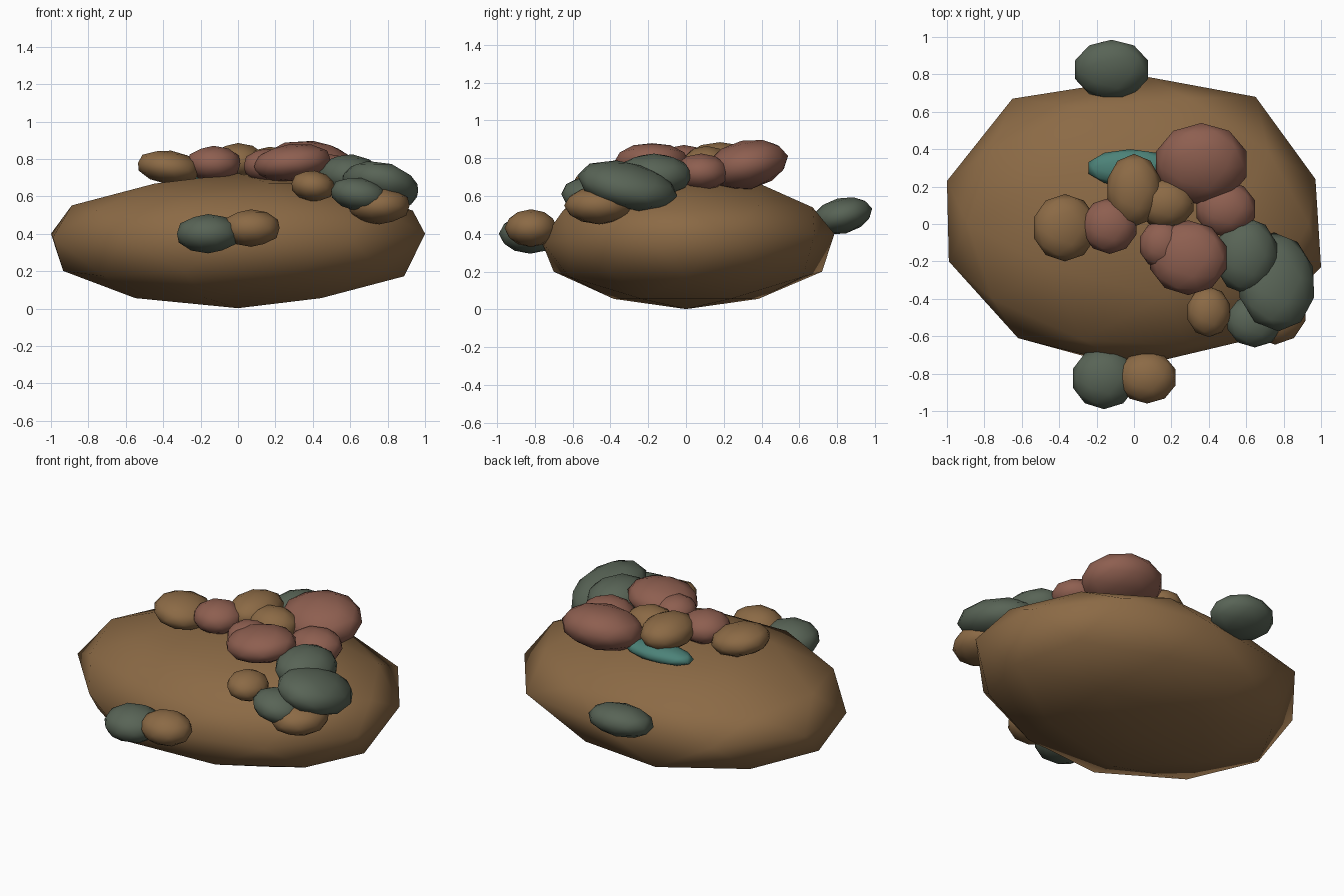
import bpy
import bmesh
from math import radians
from mathutils import Vector, Euler

cube = bpy.data.objects.get("Cube")
if cube:
    bpy.data.objects.remove(cube, do_unlink=True)


def make_material(name, colour):
    mat = bpy.data.materials.new(name)
    mat.use_nodes = True
    rgba = (*colour, 1.0)
    mat.diffuse_color = rgba
    mat.node_tree.nodes["Principled BSDF"].inputs["Base Color"].default_value = rgba
    return mat


brown = make_material("earth brown", (0.26, 0.144, 0.06))
red = make_material("clay red", (0.27, 0.114, 0.08))
grey = make_material("moss grey", (0.098, 0.127, 0.093))
teal = make_material("sea teal", (0.072, 0.223, 0.188))


def make_stone(name, mat, centre, radii, tilt=(0, 0, 0), nudges=()):
    """Coarse smooth-shaded ellipsoid; nudges pull the nearest corner to a point."""
    bm = bmesh.new()
    bmesh.ops.create_icosphere(bm, subdivisions=2, radius=1.0)
    turn = Euler([radians(a) for a in tilt])
    for v in bm.verts:
        p = Vector(a * r for a, r in zip(v.co, radii))
        p.rotate(turn)
        v.co = p + Vector(centre)
    for target in nudges:
        point = Vector(target)
        nearest = min(bm.verts, key=lambda v: (v.co - point).length)
        nearest.co = point
    for face in bm.faces:
        face.smooth = True
    mesh = bpy.data.meshes.new(name)
    bm.to_mesh(mesh)
    bm.free()
    mesh.materials.append(mat)
    obj = bpy.data.objects.new(name, mesh)
    bpy.context.collection.objects.link(obj)
    return obj


# Large boulder with a slightly uneven rim
rim = [(-1, .23, .4), (-.65, .67, .4), (.08, .785, .4), (.65, .68, .4), (.97, .24, .4),
       (1, -.23, .4), (-.62, -.61, .38), (-.99, -.2, .38),
       (-.29, -.7, .2), (-.29, .72, .2), (.29, .67, .54)]
make_stone("boulder", brown, (0, 0, .362), (1.045, .765, .36), nudges=rim)

# Stones on the boulder's front and back edges
make_stone("back_grey_stone", grey, (-.12, .825, .495), (.205, .165, .095), (14, 0, 0))
make_stone("front_grey_stone", grey, (-.16, -.825, .4), (.175, .165, .105))
make_stone("front_brown_stone", brown, (.07, -.82, .43), (.16, .14, .1))

# Stones piled across the top
make_stone("top_brown_stone_outer", brown, (-.37, -.02, .755), (.175, .18, .09), (0, 8, 0))
make_stone("top_brown_stone_middle", brown, (0, .18, .785), (.15, .195, .1))
make_stone("top_brown_stone_inner", brown, (.17, .11, .765), (.155, .135, .1))
make_stone("top_teal_stone", teal, (-.02, .3, .7), (.235, .1, .05))
make_stone("top_red_stone_outer", red, (-.13, -.01, .775), (.15, .15, .095))
make_stone("top_red_stone_back", red, (.36, .32, .765), (.255, .225, .13), (12, 0, 0))
make_stone("top_red_stone_side", red, (.49, .08, .725), (.165, .15, .1))
make_stone("top_red_stone_front", red, (.29, -.18, .78), (.215, .2, .1), (0, -6, 0))
make_stone("top_red_stone_small", red, (.15, -.11, .765), (.125, .13, .09))

# Stones spilling down the front left shoulder
make_stone("shoulder_grey_stone_upper", grey, (.6, -.17, .71), (.175, .205, .115), (0, 6, 0))
make_stone("shoulder_grey_stone_large", grey, (.76, -.31, .655), (.215, .27, .12), (-12, 12, 0))
make_stone("shoulder_grey_stone_lower", grey, (.645, -.52, .61), (.155, .14, .09), (0, 10, 0))
make_stone("shoulder_brown_stone_small", brown, (.4, -.47, .655), (.12, .135, .083), (0, 8, 0))
make_stone("shoulder_brown_stone_lower", brown, (.755, -.46, .55), (.17, .185, .1))
